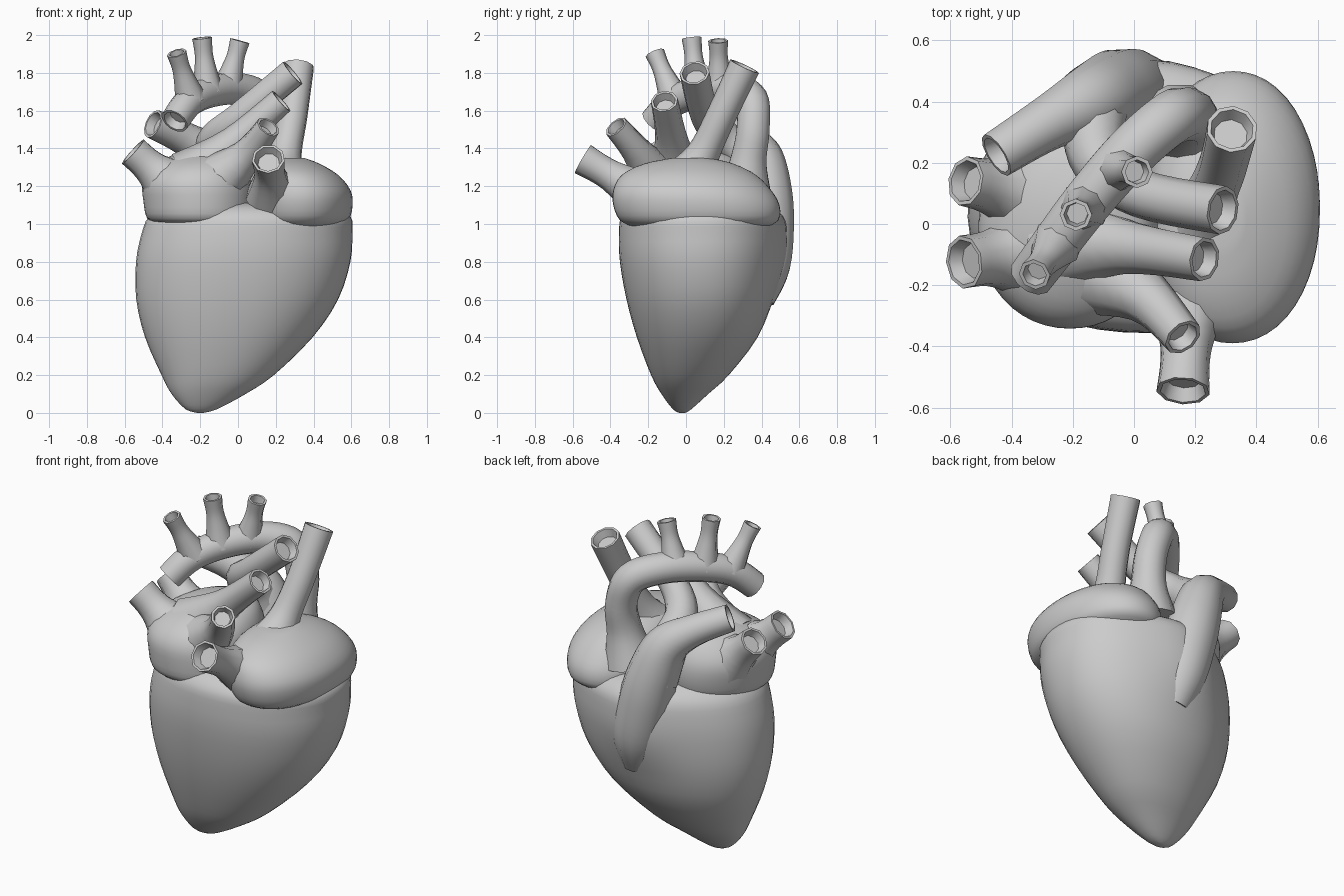
import bpy, bmesh
from math import cos, sin, pi, radians, exp
from mathutils import Vector

if "Cube" in bpy.data.objects:
    bpy.data.objects.remove(bpy.data.objects["Cube"])


def spline(rows, n):
    """Catmull-Rom interpolation of equal-length rows."""
    out = []
    for i in range(len(rows) - 1):
        p = [rows[max(0, min(len(rows) - 1, i + k))] for k in (-1, 0, 1, 2)]
        for s in range(n):
            t = s / n
            out.append([0.5 * (2 * b + (c - a) * t + (2 * a - 5 * b + 4 * c - d) * t * t
                               + (3 * b - a - 3 * c + d) * t ** 3) for a, b, c, d in zip(*p)])
    return out + [list(rows[-1])]


def skin(name, rings, angle):
    """Skin closed rings of points into a capped smooth object."""
    bm = bmesh.new()
    loops = [[bm.verts.new(p) for p in r] for r in rings]
    for a, b in zip(loops, loops[1:]):
        for i in range(len(a)):
            j = (i + 1) % len(a)
            bm.faces.new((a[i], a[j], b[j], b[i]))
    bm.faces.new(loops[0][::-1])
    bm.faces.new(loops[-1])
    bmesh.ops.recalc_face_normals(bm, faces=bm.faces)
    me = bpy.data.meshes.new(name)
    bm.to_mesh(me)
    bm.free()
    me.shade_smooth()
    me.set_sharp_from_angle(angle=radians(angle))
    ob = bpy.data.objects.new(name, me)
    bpy.context.collection.objects.link(ob)
    return ob


def chamber(name, rows, power=2.1, cut=0.0, bulge=0.0, n=48):
    """Loft rows of (z, xmin, xmax, ymin, ymax); cut flattens the back left,
    bulge swells the upper back where the trunk leaves."""
    rings = []
    for z, x0, x1, y0, y1 in spline(rows, 3):
        ring = []
        f = max(0, min(1, (z - 0.5) / 0.35))
        for i in range(n):
            a = 2 * pi * i / n
            c, s = cos(a), sin(a)
            k = (abs(c) ** power + abs(s) ** power) ** (-1 / power)
            k *= 1 - cut * max(0, cos(a - 0.75 * pi)) ** 4
            k *= 1 + bulge * f * f * (3 - 2 * f) * exp(-((a - 1.62) / 0.36) ** 2)
            ring.append(((x0 + x1) / 2 + (x1 - x0) / 2 * k * c,
                         (y0 + y1) / 2 + (y1 - y0) / 2 * k * s, z))
        rings.append(ring)
    return skin(name, rings, 60)


def vessel(name, rows, n=10, depth=0.045, wall=0.013):
    """Tube through (x, y, z, radius) with a shallow hollow end."""
    rows = spline(rows, 5)
    pts = [Vector(r[:3]) for r in rows]
    rad = [r[3] for r in rows]
    rings, u = [], None

    def ring(c, r, u, v):
        return [c + r * (cos(2 * pi * i / n) * u + sin(2 * pi * i / n) * v) for i in range(n)]
    for i, p in enumerate(pts):
        t = (pts[min(i + 1, len(pts) - 1)] - pts[max(i - 1, 0)]).normalized()
        if u is None:
            u = t.orthogonal().normalized()
        u = (u - t * u.dot(t)).normalized()
        v = t.cross(u)
        rings.append(ring(p, rad[i], u, v))
    rings.append(ring(pts[-1], rad[-1] - wall, u, v))
    rings.append(ring(pts[-1] - t * depth, rad[-1] * 0.66, u, v))
    return skin(name, rings, 50)


# Main muscular body
chamber("ventricles", [
    (0.0, -.215, -.185, -.035, -.005), (.02, -.28, -.11, -.07, .03),
    (.1, -.355, .04, -.13, .12), (.2, -.41, .19, -.185, .23),
    (.4, -.5, .395, -.26, .385), (.6, -.548, .53, -.315, .465),
    (.8, -.55, .595, -.35, .5), (.95, -.52, .605, -.355, .505),
    (1.04, -.48, .595, -.34, .485), (1.1, -.38, .48, -.26, .4),
    (1.12, -.2, .2, -.1, .2)], power=2.2, cut=0.09, bulge=0.1)

# Upper chambers
chamber("left_atrium", [
    (1.0, -.42, .04, -.27, .24), (1.03, -.485, .08, -.325, .31),
    (1.12, -.505, .09, -.34, .34), (1.22, -.51, .09, -.335, .34),
    (1.3, -.46, .07, -.28, .31), (1.36, -.36, .02, -.17, .26),
    (1.395, -.24, -.08, -.04, .14)], cut=0.06)
chamber("right_atrium", [
    (.98, .12, .52, -.27, .42), (1.02, .06, .585, -.35, .49),
    (1.1, .04, .607, -.385, .495), (1.18, .04, .595, -.385, .45),
    (1.26, .06, .53, -.34, .37), (1.32, .12, .43, -.22, .25),
    (1.35, .2, .35, -.07, .12)])

# Trunk on the back with its two branches
vessel("pulmonary_trunk", [
    (.05, .37, .6, .1), (.02, .415, .78, .14), (-.03, .425, 1.0, .15),
    (-.08, .42, 1.18, .142), (-.15, .395, 1.35, .12), (-.28, .33, 1.45, .09),
    (-.45, .225, 1.53, .078)], n=12)
vessel("pulmonary_branch", [
    (-.09, .41, 1.15, .13), (-.13, .34, 1.34, .11), (-.11, .2, 1.46, .092),
    (.02, .1, 1.575, .08), (.29, .045, 1.8, .08)])

# Arch with three branches
vessel("aorta", [
    (.15, .31, 1.15, .15), (.175, .33, 1.33, .1), (.18, .355, 1.5, .09),
    (.12, .345, 1.66, .09), (-.01, .235, 1.715, .088), (-.15, .075, 1.7, .084),
    (-.26, -.07, 1.645, .08), (-.335, -.17, 1.545, .076)], n=12)
for i, (base, tip) in enumerate([
        ((-.25, -.06, 1.66), (-.325, -.165, 1.905)),
        ((-.16, .06, 1.7), (-.19, .03, 1.985)),
        ((-.06, .18, 1.71), (.01, .17, 1.97))]):
    b, t = Vector(base), Vector(tip)
    vessel(f"arch_branch_{i + 1}", [(*b, .085), (*b.lerp(t, .4), .06),
                                    (*b.lerp(t, .7), .048), (*t, .053)], n=8)

# Upper great vein, tilted backwards
vessel("upper_vena_cava", [
    (.22, .0, 1.22, .15), (.25, .09, 1.37, .09), (.29, .19, 1.58, .08),
    (.32, .31, 1.835, .084)])

# Short stubs entering the upper chambers
stubs = {
    "front_vein": [(.18, -.22, 1.15, .14), (.17, -.4, 1.26, .085), (.16, -.545, 1.345, .088)],
    "lower_front_vein": [(-.14, -.14, 1.2, .17), (.04, -.24, 1.36, .088), (.16, -.37, 1.515, .066)],
    "middle_front_vein": [(-.24, -.06, 1.24, .17), (-.02, -.075, 1.43, .09), (.23, -.115, 1.65, .073)],
    "left_vein_front": [(-.3, -.09, 1.16, .2), (-.45, -.11, 1.29, .1), (-.555, -.125, 1.385, .088)],
    "left_vein_back": [(-.3, .09, 1.16, .2), (-.45, .12, 1.29, .1), (-.55, .14, 1.385, .082)],
}
for name, path in stubs.items():
    vessel(name, path, n=9)
